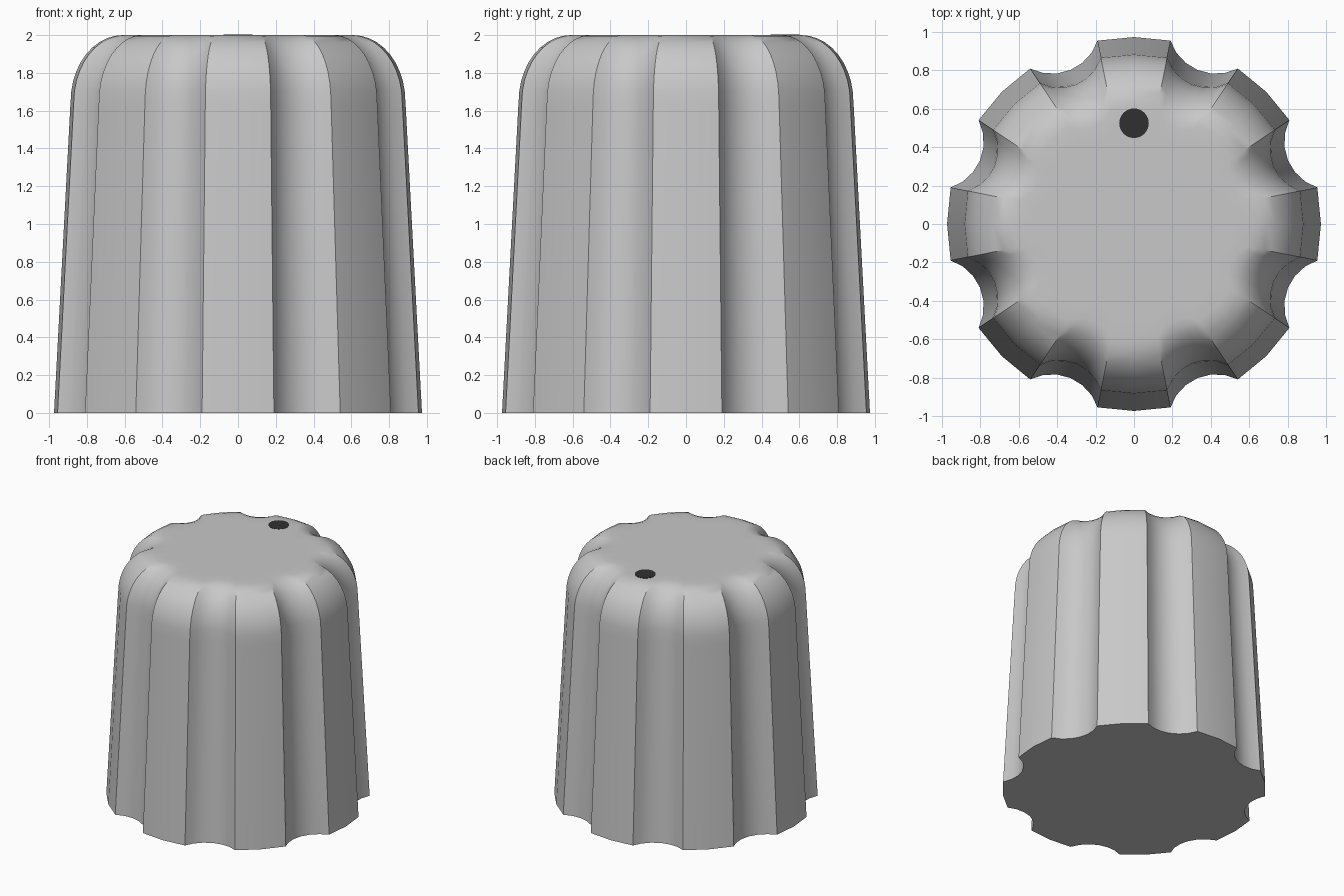
import bpy
import bmesh
from math import sin, cos, pi, sqrt, asin, radians
from mathutils import Vector, Matrix

cube = bpy.data.objects.get("Cube")
if cube:
    bpy.data.objects.remove(cube, do_unlink=True)


def make_material(name, rgb):
    mat = bpy.data.materials.new(name)
    mat.use_nodes = True
    colour = (*rgb, 1)
    mat.diffuse_color = colour
    mat.node_tree.nodes["Principled BSDF"].inputs["Base Color"].default_value = colour
    return mat


def finish(bm, name, mat):
    bmesh.ops.recalc_face_normals(bm, faces=bm.faces)
    mesh = bpy.data.meshes.new(name)
    bm.to_mesh(mesh)
    bm.free()
    mesh.materials.append(mat)
    obj = bpy.data.objects.new(name, mesh)
    bpy.context.collection.objects.link(obj)
    return obj


grey = make_material("light grey plastic", (0.58, 0.58, 0.58))
black = make_material("marker black", (0.03, 0.03, 0.03))

# Grip outline: eight two-sided lobes with a concave arc between each pair
LOBES, FLUTE_STEPS = 8, 6
RADIUS, FLOOR = 0.974, 0.868
half = pi / LOBES / 2
chord = RADIUS * sin(half)
sagitta = RADIUS * cos(half) - FLOOR
arc_radius = (chord ** 2 + sagitta ** 2) / (2 * sagitta)
sweep = asin(chord / arc_radius)

unit = [Vector((RADIUS, 0, 0))]
for i in range(FLUTE_STEPS + 1):
    a = sweep * (2 * i / FLUTE_STEPS - 1)
    p = Vector((FLOOR + arc_radius * (1 - cos(a)), arc_radius * sin(a), 0))
    unit.append(Matrix.Rotation(2 * half, 3, "Z") @ p)
outline = [Matrix.Rotation(k * 2 * pi / LOBES, 3, "Z") @ p
           for k in range(LOBES) for p in unit]

# Side profile: tapered wall, rounded shoulder, flat top
profile = [(0.974, 0), (0.888, 1.62)]
STEPS = 10
for i in range(1, STEPS + 1):
    t = pi / 2 * i / STEPS
    profile.append((0.61 + 0.276 * cos(t), 1.65 + 0.35 * sin(t)))
profile.append((0.52, 2.0))

# Fluted knob body
bm = bmesh.new()
rings = []
for r, z in profile:
    s = r / RADIUS
    rings.append([bm.verts.new((p.x * s, p.y * s, z)) for p in outline])
n = len(outline)
for low, high in zip(rings, rings[1:]):
    for i in range(n):
        j = (i + 1) % n
        bm.faces.new((low[i], low[j], high[j], high[i]))
bm.faces.new(rings[0][::-1])
bm.faces.new(rings[-1])
body = finish(bm, "knob_body", grey)
bpy.ops.object.select_all(action="DESELECT")
body.select_set(True)
bpy.context.view_layer.objects.active = body
bpy.ops.object.shade_smooth_by_angle(angle=radians(30))

# Round pointer mark on the top, towards the back
bm = bmesh.new()
bmesh.ops.create_cone(bm, cap_ends=True, segments=32, radius1=0.077, radius2=0.077,
                      depth=0.006, matrix=Matrix.Translation((0, 0.525, 1.999)))
finish(bm, "pointer_dot", black)
